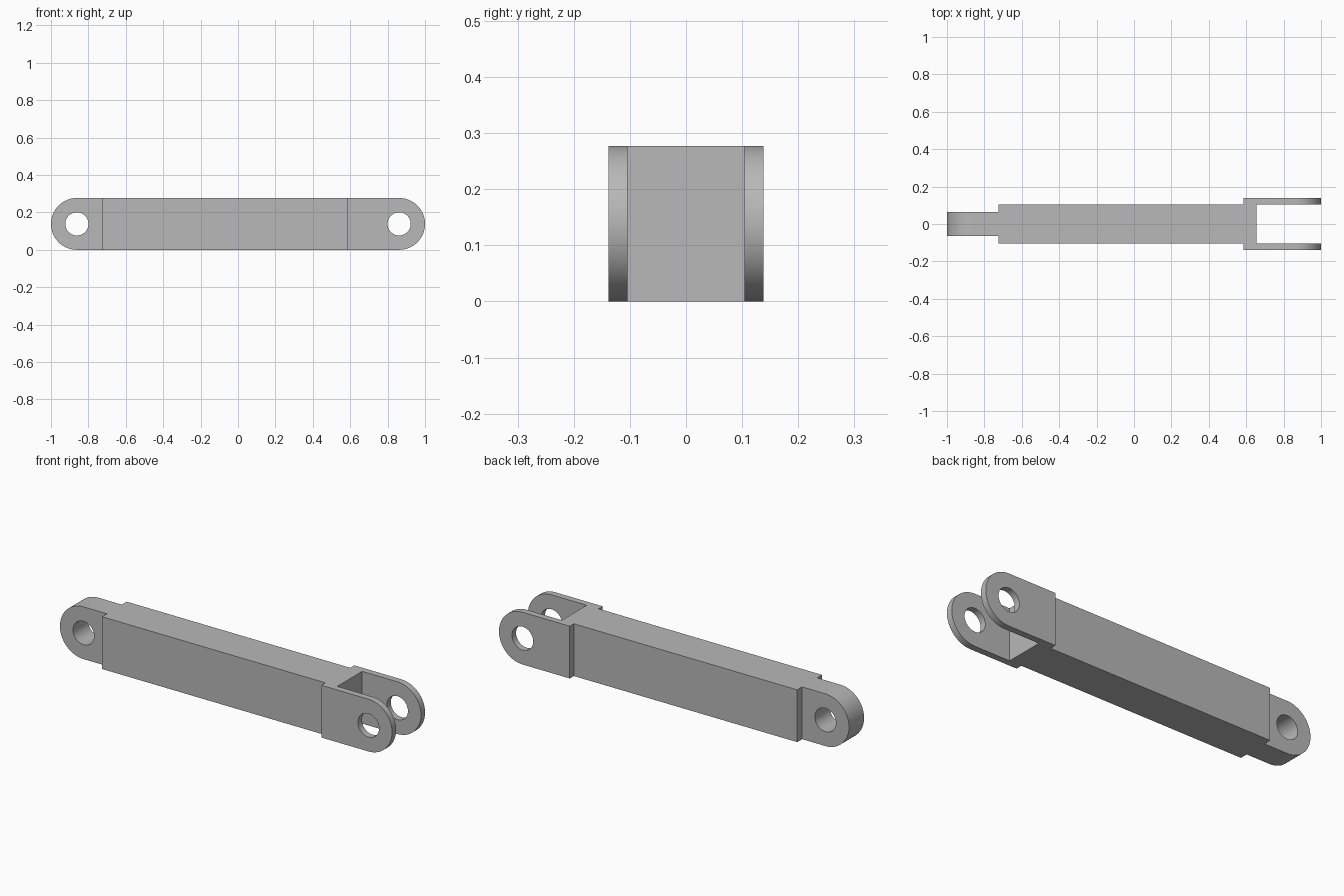
import bpy
import bmesh
from math import sin, cos, pi

if "Cube" in bpy.data.objects:
    bpy.data.objects.remove(bpy.data.objects["Cube"], do_unlink=True)

R = 0.1385            # end radius, half of the bar height
PIN_X = 1 - R         # pin hole centre distance from the middle
PIN_R = 0.062
BODY_L, BODY_R = -0.725, 0.585
BODY_Y, TONGUE_Y, FORK_Y = 0.104, 0.063, 0.138
SLOT_X = 0.655

grey = bpy.data.materials.new("plain grey")
grey.use_nodes = True
grey.diffuse_color = (0.48, 0.48, 0.48, 1)
grey.node_tree.nodes["Principled BSDF"].inputs["Base Color"].default_value = (0.48, 0.48, 0.48, 1)


def prism(name, outline, half_y):
    """Extrude an x-z outline symmetrically along y."""
    bm = bmesh.new()
    face = bm.faces.new([bm.verts.new((x, -half_y, z)) for x, z in outline])
    ext = bmesh.ops.extrude_face_region(bm, geom=[face])
    moved = [v for v in ext["geom"] if isinstance(v, bmesh.types.BMVert)]
    bmesh.ops.translate(bm, verts=moved, vec=(0, 2 * half_y, 0))
    bmesh.ops.recalc_face_normals(bm, faces=bm.faces)
    mesh = bpy.data.meshes.new(name)
    bm.to_mesh(mesh)
    bm.free()
    mesh.materials.append(grey)
    obj = bpy.data.objects.new(name, mesh)
    bpy.context.collection.objects.link(obj)
    return obj


def box(name, x0, x1, z0, z1, half_y):
    return prism(name, [(x0, z0), (x1, z0), (x1, z1), (x0, z1)], half_y)


def arc(cx, radius, start, sweep, steps):
    return [(cx + radius * cos(start + sweep * i / steps),
             R + radius * sin(start + sweep * i / steps)) for i in range(steps + 1)]


def rounded_end(name, side, root_x, half_y):
    """Block with a flat root and a half-round end on the given side."""
    outline = [(root_x, 0)] + arc(side * PIN_X, R, -pi / 2, side * pi, 40) + [(root_x, 2 * R)]
    return prism(name, outline, half_y)


def pin_cutter(side):
    return prism("pin_cutter", arc(side * PIN_X, PIN_R, 0, 2 * pi, 48)[:-1], 0.3)


def activate(obj):
    bpy.ops.object.select_all(action="DESELECT")
    obj.select_set(True)
    bpy.context.view_layer.objects.active = obj


def cut(obj, cutter):
    cutter.hide_render = True
    mod = obj.modifiers.new("cut", "BOOLEAN")
    mod.operation = "DIFFERENCE"
    mod.solver = "EXACT"
    mod.object = cutter
    activate(obj)
    bpy.ops.object.modifier_apply(modifier=mod.name)
    bpy.data.objects.remove(cutter, do_unlink=True)


# Straight bar
body = box("bar_body", BODY_L, BODY_R, 0, 2 * R, BODY_Y)

# Single eye at the -x end
tongue = rounded_end("eye_tongue", -1, BODY_L, TONGUE_Y)
cut(tongue, pin_cutter(-1))

# Forked clevis at the +x end
fork = rounded_end("clevis_fork", 1, BODY_R, FORK_Y)
cut(fork, box("slot_cutter", SLOT_X, 1.2, -0.1, 0.5, BODY_Y))
cut(fork, pin_cutter(1))

for part in (body, tongue, fork):
    activate(part)
    bpy.ops.object.shade_smooth_by_angle(angle=pi / 6)
